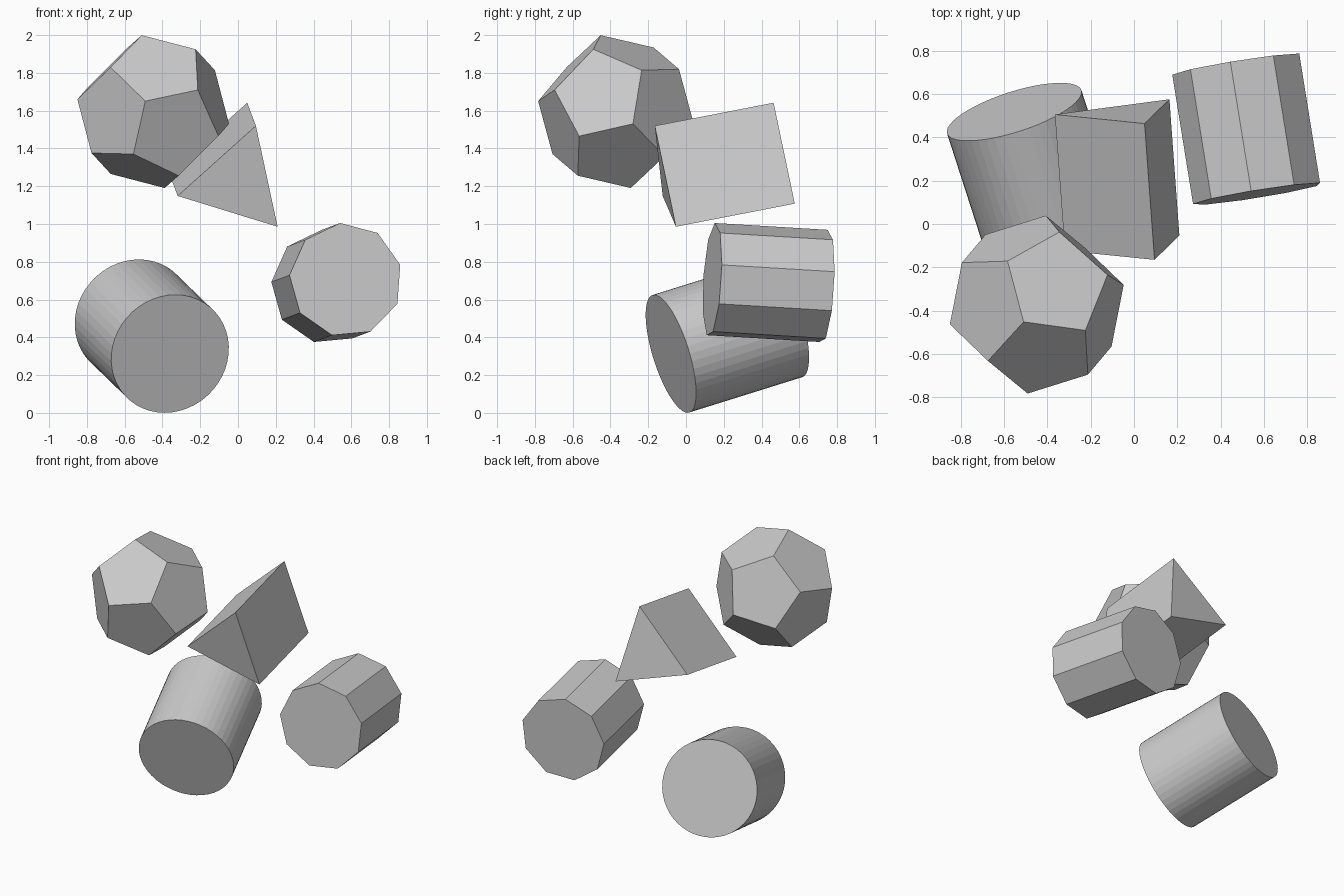
import bpy, bmesh
from math import sin, cos, tau
from mathutils import Vector, Matrix

if "Cube" in bpy.data.objects:
    bpy.data.objects.remove(bpy.data.objects["Cube"])


def frame(origin, axis, ref):
    """Placement matrix: local z along axis, local y towards ref."""
    z = Vector(axis).normalized()
    y = Vector(ref)
    y = (y - z * y.dot(z)).normalized()
    x = y.cross(z)
    rot = Matrix((x, y, z)).transposed().to_4x4()
    return Matrix.Translation(Vector(origin)) @ rot


def prism(name, sides, start, end, radius, ref=(0, 0, 1)):
    """Regular prism between two end-face centres, one corner pointing to ref."""
    a, b = Vector(start), Vector(end)
    bpy.ops.mesh.primitive_cylinder_add(vertices=sides, radius=radius, depth=(b - a).length)
    ob = bpy.context.object
    ob.name = name
    ob.matrix_world = frame((a + b) / 2, b - a, ref)
    return ob


def dodecahedron(name, centre, radius, face_normal, ref):
    """Regular dodecahedron from two five-point rings and their opposites."""
    bm = bmesh.new()
    for r, h in ((0.6071, 0.7947), (0.9822, 0.1876)):
        for k in range(5):
            t = tau * k / 5
            p = Vector((r * sin(t), r * cos(t), h)) * radius
            bm.verts.new(p)
            bm.verts.new(-p)
    bmesh.ops.convex_hull(bm, input=bm.verts[:])
    bmesh.ops.dissolve_limit(bm, angle_limit=0.1, verts=bm.verts[:], edges=bm.edges[:])
    bmesh.ops.recalc_face_normals(bm, faces=bm.faces[:])
    mesh = bpy.data.meshes.new(name)
    bm.to_mesh(mesh)
    bm.free()
    ob = bpy.data.objects.new(name, mesh)
    bpy.context.collection.objects.link(ob)
    ob.matrix_world = frame(centre, face_normal, ref)
    return ob


# Round cylinder resting on the ground
prism("cylinder", 48, (-0.36, -0.08, 0.313), (-0.553, 0.518, 0.50), 0.326)

# Nine-sided prism
prism("nine_sided_prism", 9, (0.571, 0.139, 0.704), (0.475, 0.736, 0.668),
      0.303, (-0.030, 0.013, 0.299))

# Triangular prism
prism("triangular_prism", 3, (-0.005, -0.114, 1.218), (-0.051, 0.515, 1.340),
      0.322, (0.101, -0.056, 0.304))

# Dodecahedron at the top
dodecahedron("dodecahedron", (-0.449, -0.372, 1.595), 0.4166,
             (0.080, -0.720, 0.688), (-0.220, -0.262, 0.237))
